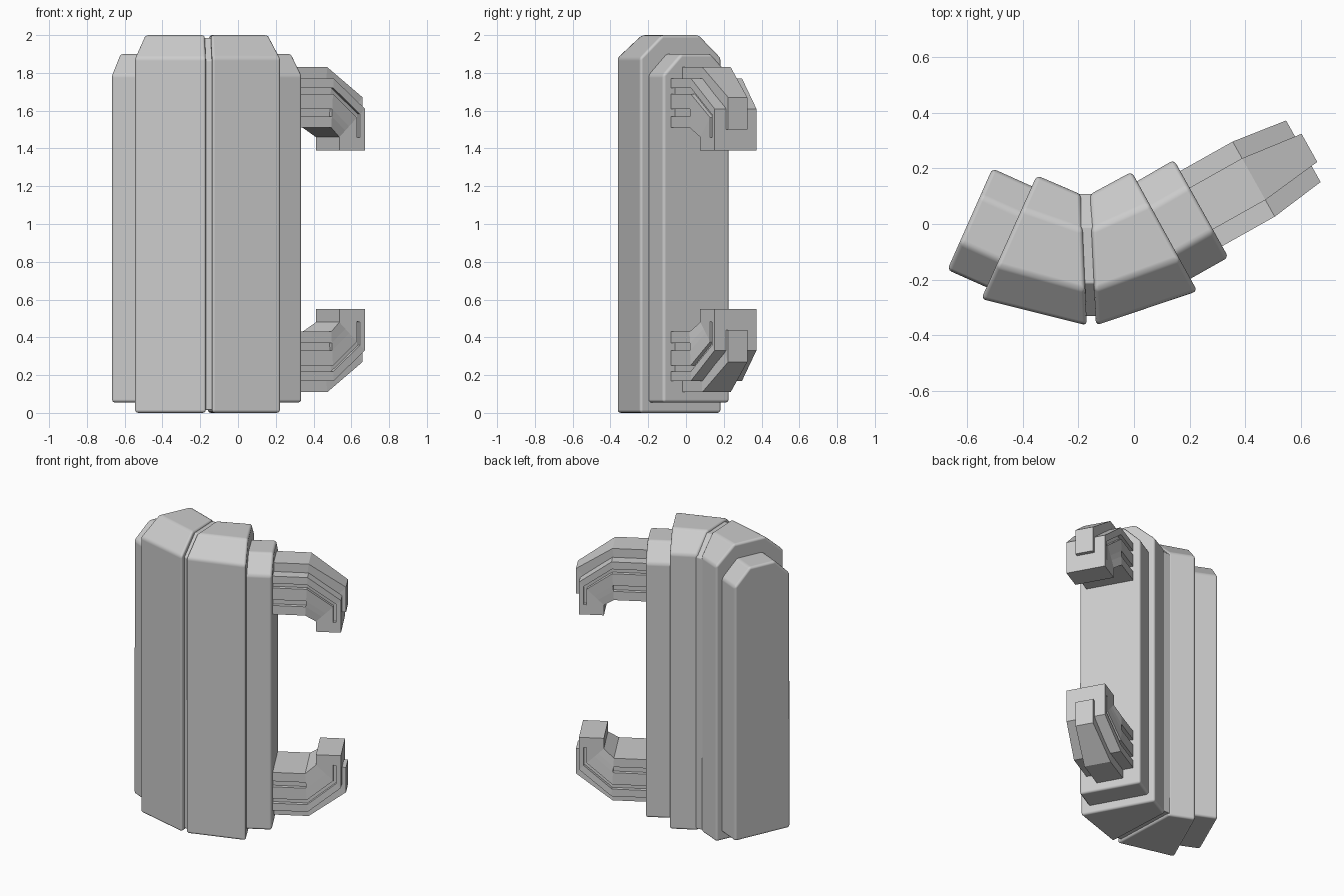
import bpy, bmesh
from math import radians
from mathutils import Vector

if "Cube" in bpy.data.objects:
    bpy.data.objects.remove(bpy.data.objects["Cube"])


def make_object(name, bm):
    bmesh.ops.recalc_face_normals(bm, faces=bm.faces[:])
    mesh = bpy.data.meshes.new(name)
    bm.to_mesh(mesh)
    bm.free()
    obj = bpy.data.objects.new(name, mesh)
    bpy.context.collection.objects.link(obj)
    return obj


def loft(bm, rings):
    """Closed solid through a list of equal-length rings."""
    vs = [[bm.verts.new(p) for p in r] for r in rings]
    n = len(vs[0])
    for a, b in zip(vs, vs[1:]):
        for i in range(n):
            j = (i + 1) % n
            bm.faces.new((a[i], a[j], b[j], b[i]))
    bm.faces.new(vs[0])
    bm.faces.new(vs[-1])


def shell(name, ends, z0, z1, drop, bevel):
    """Upright slab with chamfered top; ends = two (front xy, back xy) pairs."""
    prof = [(0, z0), (1, z0), (1, z1 - drop), (0.73, z1), (0.27, z1), (0, z1 - drop)]
    bm = bmesh.new()
    rings = []
    for f, b in ends:
        f, b = Vector(f), Vector(b)
        rings.append([(*f.lerp(b, t), z) for t, z in prof])
    loft(bm, rings)
    obj = make_object(name, bm)
    for p in obj.data.polygons:
        p.use_smooth = True
    mod = obj.modifiers.new("rounded_edges", 'BEVEL')
    mod.width = bevel
    mod.segments = 3
    mod.limit_method = 'ANGLE'
    mod.angle_limit = radians(20)
    mod.harden_normals = True
    return obj


# Bent main body in two halves with a recessed seam between them
shell("body_left", [((-0.55, -0.27), (-0.35, 0.175)), ((-0.17, -0.365), (-0.19, 0.106))],
      0, 2, 0.12, 0.016)
shell("body_right", [((-0.137, -0.365), (-0.16, 0.106)), ((0.228, -0.242), (-0.008, 0.188))],
      0, 2, 0.12, 0.016)
shell("seam_core", [((-0.22, -0.332), (-0.24, 0.108)), ((-0.09, -0.332), (-0.11, 0.108))],
      0.015, 1.985, 0.12, 0.004)

# Smaller end caps
shell("end_cap_left", [((-0.672, -0.165), (-0.51, 0.2)), ((-0.49, -0.246), (-0.33, 0.119))],
      0.055, 1.9, 0.11, 0.016)
shell("end_cap_right", [((0.15, -0.227), (-0.03, 0.13)), ((0.34, -0.12), (0.144, 0.231))],
      0.055, 1.9, 0.11, 0.016)

# Hooked arms: stations of (outer u,z), (inner u,z), half width
MID_Z, MID_V = 0.97, -0.07
ARM = [((0.2, 1.77), (0.2, 1.51), 0.155),
       ((0.455, 1.77), (0.44, 1.51), 0.155),
       ((0.66, 1.61), (0.505, 1.46), 0.127),
       ((0.66, 1.46), (0.505, 1.45), 0.127),
       ((0.66, 1.39), (0.505, 1.39), 0.127)]
RIDGE = [((0.2, 1.83), (0.2, 1.7), 0.086),
         ((0.455, 1.83), (0.44, 1.7), 0.086),
         ((0.685, 1.67), (0.6, 1.58), 0.058),
         ((0.685, 1.5), (0.6, 1.5), 0.058)]


def band(bm, stations, t0, t1, inset=0):
    """Part of the arm between depth fractions t0 and t1."""
    rings = []
    for o, i, w in stations:
        o, i, w = Vector(o), Vector(i), w - inset
        a, b = o.lerp(i, t0), o.lerp(i, t1)
        rings.append([(p.x, MID_V + s * w, p.y - MID_Z)
                      for p, s in ((a, -1), (a, 1), (b, 1), (b, -1))])
    loft(bm, rings)


def arm_pair(name, bm):
    obj = make_object(name, bm)
    obj.location.z = MID_Z
    obj.rotation_euler.z = radians(29.3)
    mod = obj.modifiers.new("lower_copy", 'MIRROR')
    mod.use_axis = (False, False, True)
    mod.use_mirror_merge = False


# Raised bands leave the side grooves open over a narrower core
bm = bmesh.new()
band(bm, ARM[:4], 0.05, 0.95, 0.025)
for t0, t1 in ((0, 0.19), (0.31, 0.62), (0.77, 1)):
    band(bm, ARM[:4], t0, t1)
band(bm, ARM[1:4], 0.62, 0.77)
band(bm, ARM[3:], 0, 1)
arm_pair("hook_arms", bm)

# Raised ridge along the outside of each arm
bm = bmesh.new()
band(bm, RIDGE, 0, 1)
arm_pair("arm_ridges", bm)
